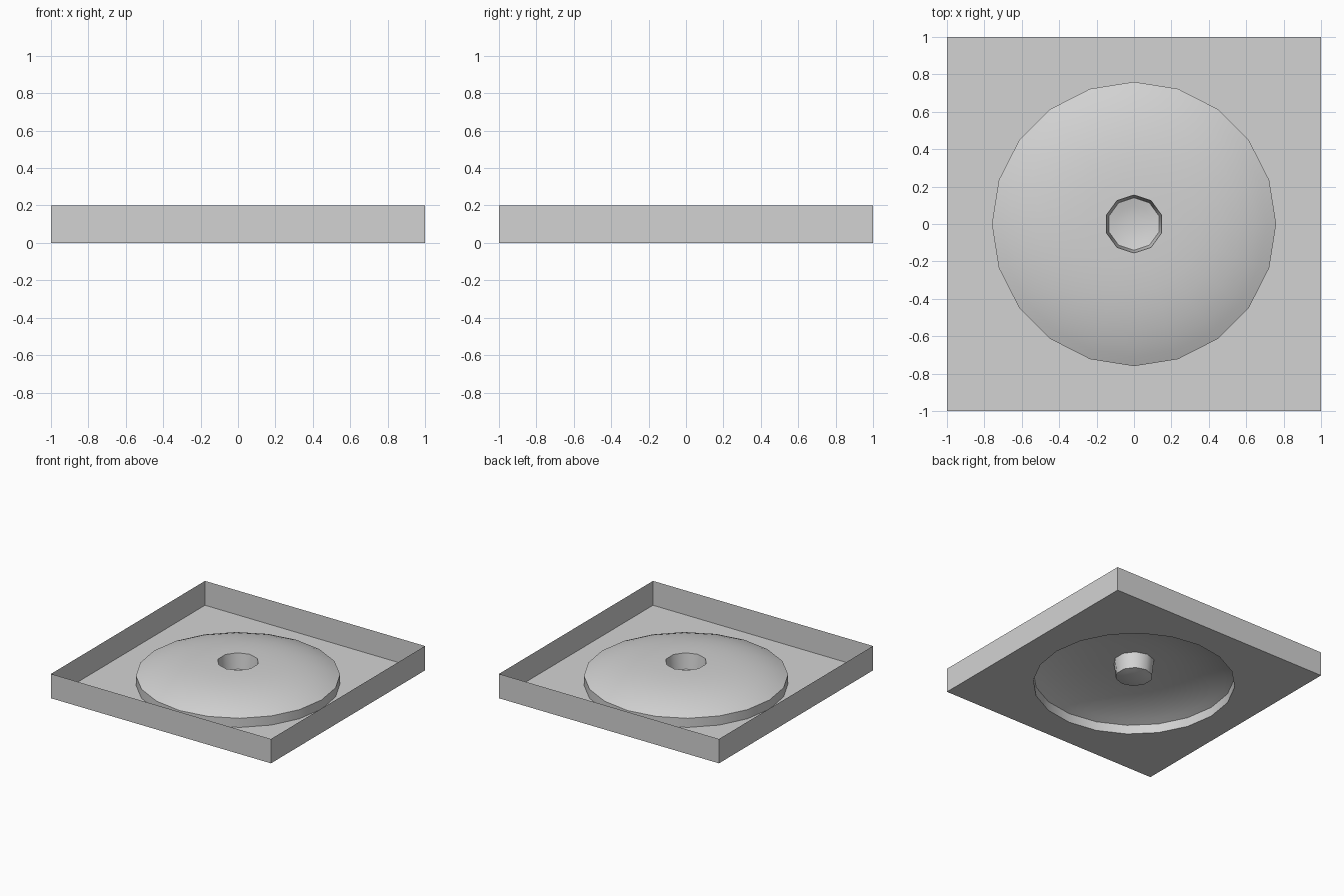
import bpy, bmesh, math

if "Cube" in bpy.data.objects:
    bpy.data.objects.remove(bpy.data.objects["Cube"])

# Single matte grey
GREY = (0.65, 0.65, 0.65, 1)
grey = bpy.data.materials.new("matte_grey")
grey.use_nodes = True
grey.diffuse_color = GREY
grey.node_tree.nodes["Principled BSDF"].inputs["Base Color"].default_value = GREY

WALL_HEIGHT = 0.2
DOME_R, RIM_Z, DOME_SIDES = 0.76, 0.075, 20
HOLE_R, HOLE_Z, HOLE_SIDES = 0.155, 0.187, 10
PIT_R, PIT_Z = 0.14, 0.06


def ring(bm, radius, z, sides):
    """Closed loop of edges with its first vertex on +y."""
    verts = []
    for i in range(sides):
        a = math.pi / 2 + math.tau * i / sides
        verts.append(bm.verts.new((radius * math.cos(a), radius * math.sin(a), z)))
    return [bm.edges.new((verts[i - 1], verts[i])) for i in range(sides)]


def bridge_rings(bm, rings):
    for lower, upper in zip(rings, rings[1:]):
        bmesh.ops.bridge_loops(bm, edges=lower + upper)


def finish(name, bm):
    """Turn the sheet's upper side outward and shade it."""
    bmesh.ops.recalc_face_normals(bm, faces=bm.faces)
    if sum(f.normal.z * f.calc_area() for f in bm.faces) < 0:
        bmesh.ops.reverse_faces(bm, faces=bm.faces)
    mesh = bpy.data.meshes.new(name)
    bm.to_mesh(mesh)
    bm.free()
    mesh.materials.append(grey)
    obj = bpy.data.objects.new(name, mesh)
    bpy.context.collection.objects.link(obj)
    bpy.ops.object.select_all(action='DESELECT')
    obj.select_set(True)
    bpy.context.view_layer.objects.active = obj
    bpy.ops.object.shade_smooth_by_angle(angle=math.radians(40))


# Tray: open floor around the dome, with thin upright walls
bm = bmesh.new()
corners = [bm.verts.new((x, y, 0)) for x, y in ((-1, -1), (1, -1), (1, 1), (-1, 1))]
border = [bm.edges.new((corners[i - 1], corners[i])) for i in range(4)]
opening = ring(bm, DOME_R, 0, DOME_SIDES)
bmesh.ops.triangle_fill(bm, edges=border + opening, use_beauty=True, normal=(0, 0, 1))
walls = bmesh.ops.extrude_edge_only(bm, edges=border)["geom"]
bmesh.ops.translate(bm, vec=(0, 0, WALL_HEIGHT),
                    verts=[g for g in walls if isinstance(g, bmesh.types.BMVert)])
finish("tray", bm)

# Dome: upright rim, then a curve that flattens toward the hole
bm = bmesh.new()
BEND = 3.2
drop = (HOLE_Z - RIM_Z) / (DOME_R ** BEND - HOLE_R ** BEND)
rings = [ring(bm, DOME_R, 0, DOME_SIDES)]
for r in (DOME_R, 0.71, 0.65, 0.57, 0.47, 0.36, 0.25):
    rings.append(ring(bm, r, RIM_Z + drop * (DOME_R ** BEND - r ** BEND), DOME_SIDES))
rings.append(ring(bm, HOLE_R, HOLE_Z, HOLE_SIDES))
bridge_rings(bm, rings)
finish("dome", bm)

# Pit: tapered sleeve hanging from the hole, closed by a shallow bowl
bm = bmesh.new()
rings = [ring(bm, HOLE_R, HOLE_Z, HOLE_SIDES), ring(bm, PIT_R, PIT_Z, HOLE_SIDES)]
for share in (0.7, 0.35):
    rings.append(ring(bm, PIT_R * share, PIT_Z - 0.02 * (1 - share ** 2), HOLE_SIDES))
bridge_rings(bm, rings)
bmesh.ops.contextual_create(bm, geom=rings[-1])
finish("center_pit", bm)
